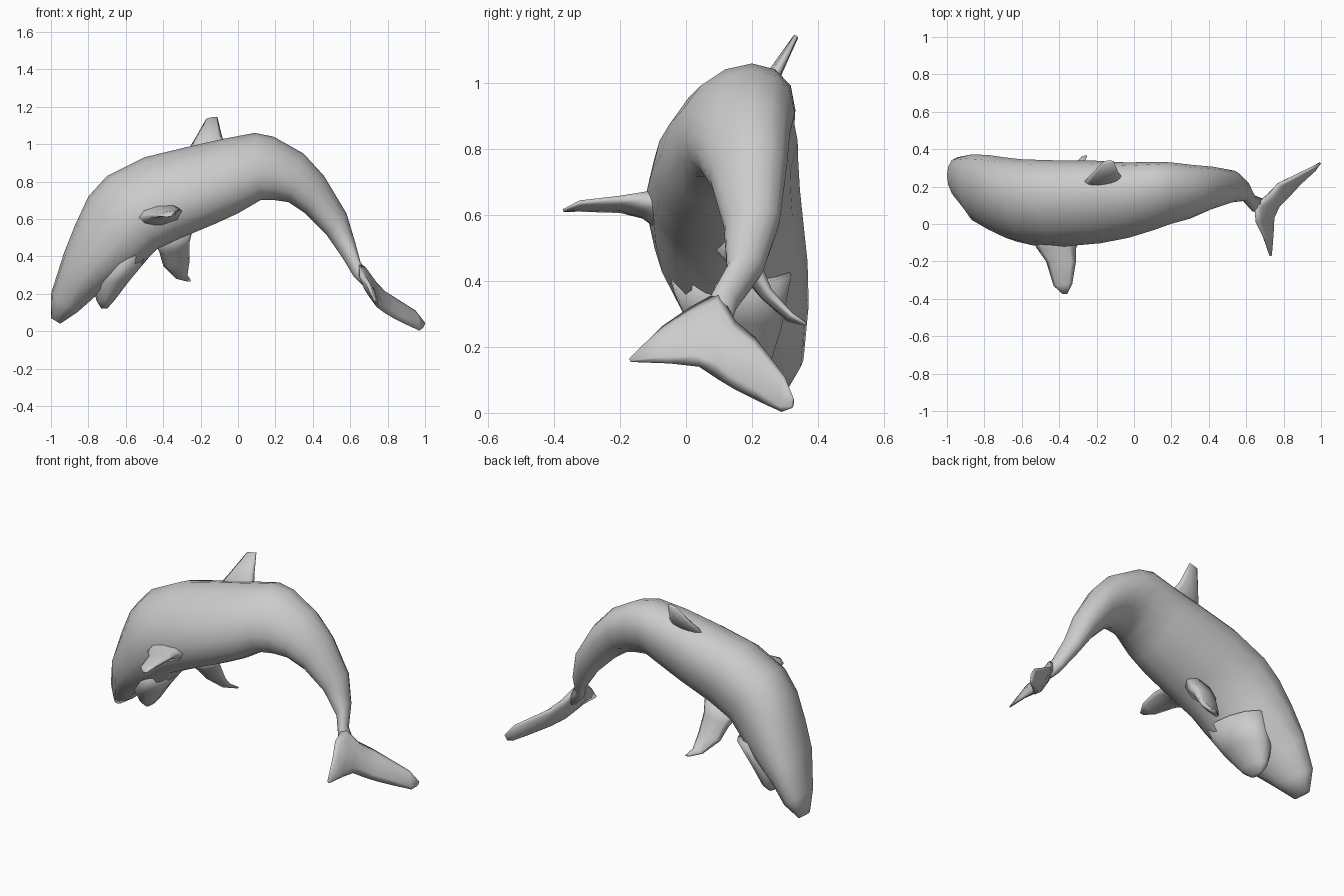
import bpy, bmesh, math
from mathutils import Vector

def loft(name, sections, n=12):
    """Skin elliptical sections; each is (edge point, opposite point, half-width vector)."""
    bm = bmesh.new()
    rings = []
    for a, b, v in sections:
        a, b, v = Vector(a), Vector(b), Vector(v)
        c, u = (a + b) / 2, (a - b) / 2
        angles = [2 * math.pi * i / n for i in range(n)]
        rings.append([bm.verts.new(c + u * math.cos(t) + v * math.sin(t)) for t in angles])
    for r, s in zip(rings, rings[1:]):
        for i in range(n):
            j = (i + 1) % n
            bm.faces.new((r[i], r[j], s[j], s[i]))
    bm.faces.new(rings[0])
    bm.faces.new(rings[-1])
    bmesh.ops.recalc_face_normals(bm, faces=bm.faces)
    for f in bm.faces:
        f.smooth = True
    me = bpy.data.meshes.new(name)
    bm.to_mesh(me)
    bm.free()
    ob = bpy.data.objects.new(name, me)
    bpy.context.collection.objects.link(ob)
    return ob

def fin(name, rows):
    """Blade from (leading point, trailing point, half thickness) rows."""
    mids = [(Vector(a) + Vector(b)) / 2 for a, b, _ in rows]
    out = []
    for i, (a, b, t) in enumerate(rows):
        span = mids[min(i + 1, len(rows) - 1)] - mids[max(i - 1, 0)]
        out.append((a, b, span.cross(Vector(b) - Vector(a)).normalized() * t))
    return loft(name, out, 8)

def trunk(name, rows, n=14):
    """Rows: back x, z, belly x, z, centre y, half width, sideways lean."""
    return loft(name, [((tx, y + k, tz), (bx, y - k, bz), (0, w, 0))
                       for tx, tz, bx, bz, y, w, k in rows], n)

# arched body from snout to tail stock
trunk("body", [
    (-1.0, .07, -.95, .04, .25, .05, .01),
    (-1.0, .20, -.86, .10, .24, .115, .02),
    (-.93, .42, -.77, .18, .19, .18, .03),
    (-.87, .57, -.63, .28, .16, .205, .04),
    (-.80, .72, -.51, .36, .13, .22, .05),
    (-.70, .83, -.43, .44, .115, .225, .05),
    (-.50, .93, -.30, .50, .11, .225, .05),
    (-.27, .985, -.12, .575, .118, .215, .05),
    (-.07, 1.03, .0, .63, .128, .195, .05),
    (.09, 1.06, .12, .70, .15, .175, .05),
    (.19, 1.04, .20, .70, .165, .16, .04),
    (.35, .95, .27, .69, .172, .14, .03),
    (.46, .83, .36, .63, .19, .115, .02),
    (.58, .63, .47, .52, .20, .085, .01),
    (.625, .48, .56, .39, .178, .055, 0),
    (.655, .37, .62, .29, .11, .045, 0),
    (.74, .24, .71, .20, .09, .03, 0)])

# open lower jaw
trunk("lower_jaw", [
    (-.74, .45, -.48, .39, .13, .19, .02),
    (-.78, .25, -.58, .27, .15, .14, .02),
    (-.755, .16, -.66, .165, .17, .09, .01),
    (-.73, .12, -.70, .12, .175, .04, 0)], 12)

# tail flukes, tip to tip
fin("tail_flukes", [
    ((.725, -.172, .165), (.737, -.168, .155), .004),
    ((.69, -.07, .265), (.745, -.05, .15), .015),
    ((.65, .01, .32), (.75, .04, .14), .025),
    ((.645, .10, .37), (.78, .10, .10), .032),
    ((.71, .15, .28), (.83, .15, .07), .028),
    ((.76, .21, .23), (.90, .22, .035), .022),
    ((.95, .30, .11), (.97, .29, .003), .012),
    ((1.0, .325, .045), (.985, .322, .015), .005)])

# dorsal fin, leaning to the back
fin("dorsal_fin", [
    ((-.32, .17, .88), (-.02, .18, .93), .04),
    ((-.23, .265, 1.03), (-.085, .28, 1.04), .02),
    ((-.17, .33, 1.135), (-.11, .335, 1.145), .008)])

# side flippers
fin("front_flipper", [
    ((-.56, -.06, .60), (-.28, -.06, .63), .07),
    ((-.52, -.13, .61), (-.31, -.13, .65), .038),
    ((-.47, -.20, .615), (-.31, -.20, .65), .02),
    ((-.43, -.33, .615), (-.33, -.32, .64), .012),
    ((-.385, -.372, .612), (-.355, -.372, .615), .005)])
fin("back_flipper", [
    ((-.46, .12, .50), (-.24, .16, .55), .06),
    ((-.42, .19, .42), (-.26, .20, .47), .035),
    ((-.40, .24, .35), (-.26, .25, .37), .02),
    ((-.33, .31, .28), (-.27, .32, .30), .012),
    ((-.28, .36, .27), (-.25, .365, .27), .006)])
